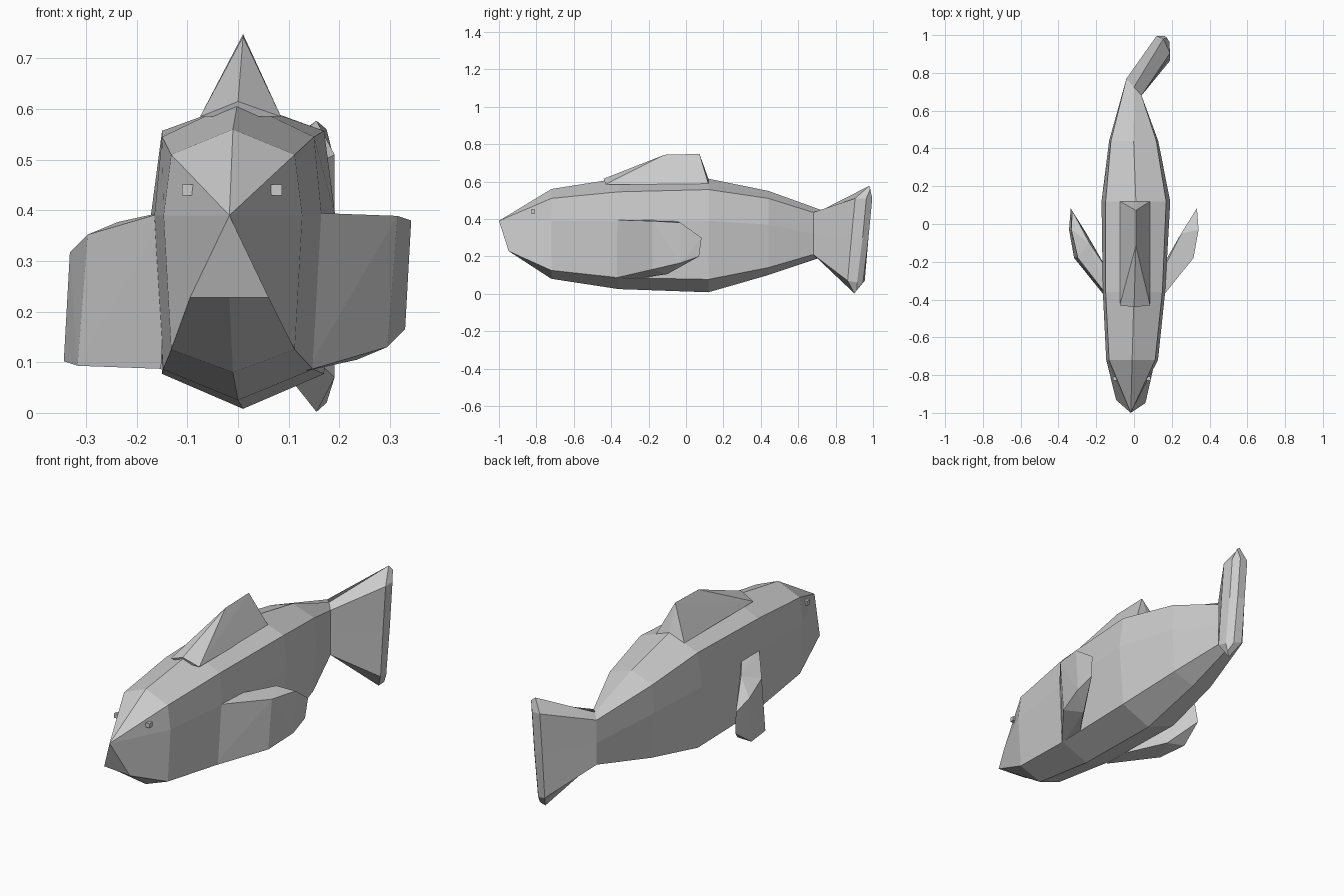
import bpy, bmesh
from math import cos, sin, radians
from mathutils import Vector

if "Cube" in bpy.data.objects:
    bpy.data.objects.remove(bpy.data.objects["Cube"])


def finish(name, bm):
    bmesh.ops.remove_doubles(bm, verts=bm.verts, dist=0.0005)
    bmesh.ops.recalc_face_normals(bm, faces=bm.faces)
    mesh = bpy.data.meshes.new(name)
    bm.to_mesh(mesh)
    bm.free()
    obj = bpy.data.objects.new(name, mesh)
    bpy.context.collection.objects.link(obj)
    return obj


def ring(bm, cx, cy, yaw, prof):
    # prof: top-to-bottom half section as (half width, z, y offset)
    a = radians(yaw)
    pts = [(w, z, d) for w, z, d in prof]
    pts += [(-w, z, d) for w, z, d in prof[-2:0:-1]]
    return [bm.verts.new((cx + w * cos(a), cy - w * sin(a) + d, z)) for w, z, d in pts]


def loft(name, sections):
    bm = bmesh.new()
    rings = [ring(bm, *s) for s in sections]
    for r0, r1 in zip(rings, rings[1:]):
        n = len(r0)
        for i in range(n):
            j = (i + 1) % n
            bm.faces.new((r0[i], r0[j], r1[j], r1[i]))
    bm.faces.new(rings[0])
    bm.faces.new(rings[-1])
    return finish(name, bm)


def hull(name, points):
    bm = bmesh.new()
    for p in points:
        bm.verts.new(p)
    res = bmesh.ops.convex_hull(bm, input=bm.verts)
    junk = {v for v in res["geom_interior"] if isinstance(v, bmesh.types.BMVert)}
    bmesh.ops.delete(bm, geom=list(junk), context="VERTS")
    return finish(name, bm)


def flat(top, upper, mid, lower, bottom):
    return [(0, top, 0), (*upper, 0), (*mid, 0), (*lower, 0), (0, bottom, 0)]


# Body: eight-sided sections from nose to tail root
root = (0, 0.725, 48, flat(0.447, (0.06, 0.435), (0.06, 0.32), (0.06, 0.21), 0.197))
loft("body", [
    (-0.017, -1.0, 6, [(0, 0.39, 0)] * 3 + [(0.078, 0.228, 0.06), (0, 0.228, 0.06)]),
    (-0.01, -0.72, 0, flat(0.56, (0.122, 0.51), (0.137, 0.39), (0.122, 0.125), 0.08)),
    (0.0, -0.36, 0, flat(0.617, (0.15, 0.545), (0.165, 0.39), (0.148, 0.086), 0.025)),
    (0.01, 0.12, 0, flat(0.615, (0.16, 0.557), (0.182, 0.39), (0.16, 0.077), 0.008)),
    (-0.002, 0.44, 0, flat(0.55, (0.12, 0.51), (0.13, 0.37), (0.115, 0.14), 0.1)),
    root,
])

# Tail fin: bent to one side
loft("tail_fin", [
    root,
    (0.155, 0.95, 52, [(0, 0.577, 0.03), (0.058, 0.51, 0), (0.058, 0.3, -0.02),
                       (0.058, 0.07, -0.04), (0, 0.002, -0.05)]),
    (0.175, 0.97, 52, [(0, 0.56, 0.015), (0.02, 0.51, 0.01), (0.02, 0.3, -0.01),
                       (0.02, 0.06, -0.04), (0, 0.02, -0.055)]),
])

# Dorsal fin: wedge on the back
hull("dorsal_fin", [(0.005 + s * 0.08, y, 0.585) for s in (-1, 1) for y in (-0.43, 0.12)]
     + [(0.0, -0.44, 0.615), (0.01, -0.115, 0.743), (0.01, 0.072, 0.748), (0.01, 0.12, 0.615)])

# Side fins: the left one is the right one turned half a turn about y
fin = [(0.15, -0.385, 0.395), (0.15, -0.25, 0.395), (0.135, -0.385, 0.083),
       (0.135, -0.25, 0.083), (0.315, -0.18, 0.389), (0.295, -0.18, 0.13),
       (0.342, -0.03, 0.38), (0.33, -0.03, 0.165), (0.333, 0.083, 0.30),
       (0.325, 0.07, 0.2), (0.25, -0.05, 0.39), (0.235, -0.1, 0.105)]
hull("right_side_fin", fin)
hull("left_side_fin", [(-x - 0.002, y, 0.482 - z) for x, y, z in fin])

# Eyes
for side, x in (("left", -0.1), ("right", 0.076)):
    bpy.ops.mesh.primitive_cube_add(size=0.022, location=(x, -0.818, 0.44))
    bpy.context.object.name = side + "_eye"
